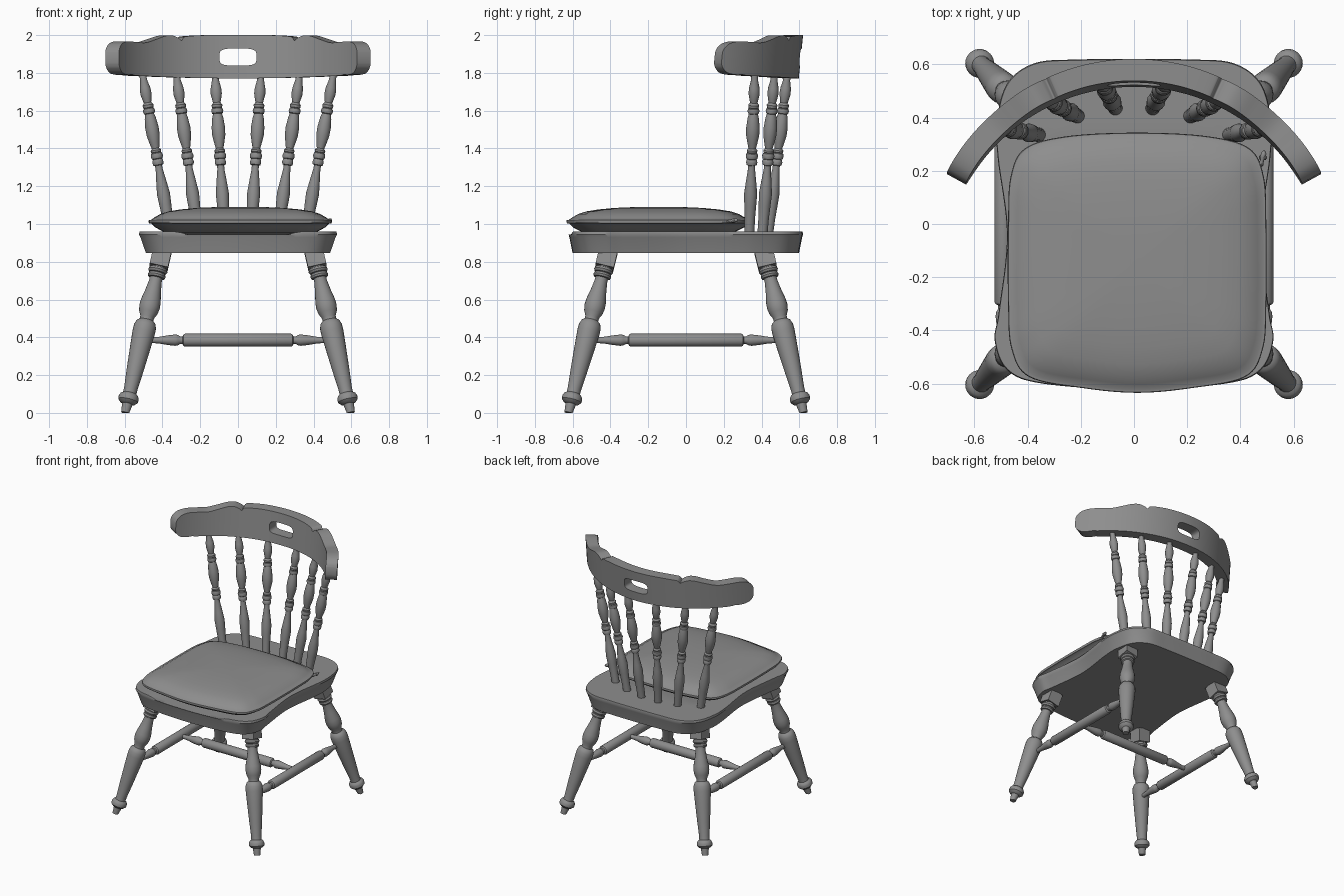
import bpy, bmesh
from math import sin, cos, pi, asin, sqrt, radians, copysign
from mathutils import Vector

if "Cube" in bpy.data.objects:
    bpy.data.objects.remove(bpy.data.objects["Cube"])

# Dark grey finish shared by all parts
dark = bpy.data.materials.new("dark_grey")
dark.diffuse_color = (.27, .27, .27, 1)
dark.use_nodes = True
dark.node_tree.nodes["Principled BSDF"].inputs["Base Color"].default_value = dark.diffuse_color


def finish(ob, angle=35):
    bpy.ops.object.select_all(action='DESELECT')
    ob.select_set(True)
    bpy.context.view_layer.objects.active = ob
    bpy.ops.object.shade_smooth_by_angle(angle=radians(angle))
    return ob


def loft(name, rings, angle=35):
    """Skin a list of closed point rings and cap both ends."""
    bm = bmesh.new()
    rows = [[bm.verts.new(p) for p in r] for r in rings]
    n = len(rows[0])
    for a, b in zip(rows, rows[1:]):
        for i in range(n):
            j = (i + 1) % n
            bm.faces.new((a[i], a[j], b[j], b[i]))
    bm.faces.new(rows[0])
    bm.faces.new(rows[-1])
    bmesh.ops.recalc_face_normals(bm, faces=bm.faces)
    me = bpy.data.meshes.new(name)
    bm.to_mesh(me)
    bm.free()
    me.materials.append(dark)
    ob = bpy.data.objects.new(name, me)
    bpy.context.collection.objects.link(ob)
    return finish(ob, angle)


def turned(name, p0, p1, profile, seg=24):
    """Lathe (fraction, radius) pairs along the axis p0 -> p1."""
    p0, p1 = Vector(p0), Vector(p1)
    d = p1 - p0
    q = Vector((0, 0, 1)).rotation_difference(d.normalized())
    rings = []
    for t, r in profile:
        ring = []
        for k in range(seg):
            a = 2 * pi * k / seg + pi / 4
            v = p0 + d * t + q @ Vector((r * cos(a), r * sin(a), 0))
            v.z = max(v.z, 0)
            ring.append(v)
        rings.append(ring)
    return loft(name, rings)


def spline(pts, closed, n=8):
    """Catmull-Rom samples through 2D points."""
    m, out = len(pts), []
    for i in range(m if closed else m - 1):
        idx = [(i + o) % m if closed else min(max(i + o, 0), m - 1) for o in (-1, 0, 1, 2)]
        a, b, c, d = (Vector(pts[j]) for j in idx)
        for k in range(n):
            t = k / n
            out.append(0.5 * (2 * b + (c - a) * t + (2 * a - 5 * b + 4 * c - d) * t * t
                              + (3 * b - a - 3 * c + d) * t ** 3))
    return out


def mirrored_outline(half, n=8):
    return spline(half + [(-x, y) for x, y in half[-2:0:-1]], True, n)


# Seat: waisted outline, undercut edge, shallow dish open to the front
seat_half = [(0, .62), (.2, .618), (.37, .605), (.475, .53), (.515, .39), (.512, .25), (.477, -.04),
             (.508, -.33), (.523, -.44), (.475, -.55), (.34, -.6), (0, -.622)]
seat_line = mirrored_outline(seat_half)


def dish(x, y):
    s = min(max((.34 - abs(x)) / .1, 0), 1)
    t = min(max((.32 - y) / .1, 0), 1)
    return .018 * s * s * (3 - 2 * s) * t * t * (3 - 2 * t)


seat_rings = [[(p.x * s, p.y * (s + 1) / 2, z) for p in seat_line]
              for s, z in ((.93, .846), (.985, .93), (1, .945))]
seat_rings += [[(p.x * s, p.y * s, .96 - dish(p.x * s, p.y * s)) for p in seat_line]
               for s in (.995, .93, .85, .75, .65, .55, .45, .3, .15, .03)]
loft("seat", seat_rings)

# Cushion with piped edge
cushion_half = [(0, .343), (.26, .33), (.42, .285), (.475, .18), (.485, 0), (.485, -.3),
                (.472, -.47), (.405, -.575), (.2, -.617), (0, -.634)]
cushion_line = mirrored_outline(cushion_half)
cushion_prof = [(.1, .942), (.62, .943), (.82, .955), (.93, .983), (.97, 1.003), (.99, 1.003), (1, 1.011),
                (.995, 1.02), (.975, 1.021), (.93, 1.036), (.87, 1.053), (.78, 1.067), (.65, 1.077),
                (.48, 1.085), (.25, 1.09), (.05, 1.091)]
loft("cushion", [[(p.x * s + .012, -.145 + (p.y + .145) * s, z) for p in cushion_line]
                 for s, z in cushion_prof], 50)

# Small tie at the rear right of the cushion
tie = [(0, .004), (.15, .01), (.4, .007), (.6, .011), (.85, .01), (1, .004)]
turned("cushion_tie", (.475, .215, 1.012), (.49, .275, 1.022), tie, 10)
turned("cushion_tie_end", (.47, .25, 1.012), (.498, .25, 1.02), tie, 10)

# Legs: turned part with square block at the top
leg = [(0, .022), (.055, .028), (.06, .04), (.075, .053), (.095, .054), (.11, .048), (.12, .036),
       (.15, .036), (.25, .044), (.4, .054), (.5, .06), (.535, .059), (.56, .05), (.57, .037),
       (.59, .037), (.62, .05), (.655, .055), (.69, .053), (.75, .042), (.81, .034), (.83, .034),
       (.833, .044), (.845, .048), (.857, .044), (.86, .04), (.863, .046), (.876, .052),
       (.889, .047), (.892, .04), (.91, .04)]
for ny, yn in ((-1, "front"), (1, "back")):
    for nx, xn in ((-1, "left"), (1, "right")):
        foot, top = (nx * .597, ny * .622, 0), (nx * .4, ny * .41, .86)
        turned(f"{yn}_{xn}_leg", foot, top, leg)
        turned(f"{yn}_{xn}_leg_block", foot, top, [(.897, .07), (1, .07)], 4)

# Stretchers in an H layout
half_st = [(0, .034), (.575, .034), (.59, .03), (.6, .02), (.625, .02), (.65, .028), (.68, .03),
           (.75, .026), (.85, .018), (.9, .016), (1, .016)]
st = [((1 - t) / 2, r) for t, r in half_st[:0:-1]] + [((1 + t) / 2, r) for t, r in half_st[1:]]
for nx, xn in ((-1, "left"), (1, "right")):
    turned(f"{xn}_stretcher", (nx * .49, -.51, .385), (nx * .49, .51, .385), st)
turned("cross_stretcher", (-.49, 0, .385), (.49, 0, .385), st)

# Back spindles, given by height above the floor
spin = [(.95, .027), (1.03, .028), (1.1, .032), (1.16, .035), (1.22, .028), (1.29, .019), (1.31, .019),
        (1.313, .027), (1.327, .03), (1.34, .027), (1.343, .024), (1.346, .029), (1.36, .033),
        (1.374, .029), (1.377, .024), (1.38, .027), (1.39, .028), (1.4, .02), (1.43, .027),
        (1.47, .035), (1.51, .036), (1.56, .03), (1.583, .024), (1.586, .029), (1.598, .032),
        (1.61, .029), (1.613, .024), (1.616, .027), (1.63, .029), (1.642, .02), (1.66, .024),
        (1.69, .03), (1.72, .028), (1.76, .019), (1.82, .017)]
spin = [((z - .95) / .87, r) for z, r in spin]
spots = [((.07, .435), (.123, .54)), ((.212, .405), (.33, .47)), ((.358, .335), (.51, .365))]
for i, ((bx, by), (tx, ty)) in enumerate(spots):
    for nx, xn in ((-1, "left"), (1, "right")):
        turned(f"{xn}_spindle_{i + 1}", (nx * bx, by, .95), (nx * tx, ty, 1.82), spin, 20)

# Curved crest rail: top and bottom edge heights against x, bent round an arc
top_pts = [(0, 2), (.1, 2), (.2, 1.999), (.29, 1.993), (.308, 1.985), (.318, 1.972), (.335, 1.984), (.37, 1.998),
           (.41, 1.995), (.46, 1.978), (.52, 1.96), (.57, 1.963), (.62, 1.967), (.65, 1.957), (.666, 1.935),
           (.672, 1.91)]
bot_pts = [(0, 1.77), (.3, 1.775), (.56, 1.785), (.59, 1.792), (.62, 1.79), (.65, 1.8), (.666, 1.825),
           (.672, 1.85)]
top_line, bot_line = (spline(p, False, 6) + [Vector(p[-1])] for p in (top_pts, bot_pts))


def height(line, x):
    for a, b in zip(line, line[1:]):
        if x <= b.x + 1e-6:
            return a.y + (b.y - a.y) * (x - a.x) / max(b.x - a.x, 1e-6)
    return line[-1].y


R_IN, R_OUT, CY = .718, .8, -.18
R_MID = .765
side = sorted({round(p.x, 4) for p in top_line})
rail_rings = []
for x in [-v for v in side[:0:-1]] + side:
    a = asin(x / R_MID)
    zt, zb = height(top_line, abs(x)), height(bot_line, abs(x))
    rail_rings.append([(r * sin(a), CY + r * cos(a) + .1 * (z - 2), z)
                       for r, z in ((R_IN, zb), (R_IN, zt), (R_OUT, zt), (R_OUT, zb))])
rail = loft("crest_rail", rail_rings)

# Hand slot cut through the rail
slot = [[(copysign(.098 * sqrt(abs(cos(t))), cos(t)), y,
          1.884 + copysign(.045 * sqrt(abs(sin(t))), sin(t)))
         for t in (2 * pi * (k + .5) / 48 for k in range(48))] for y in (.4, .8)]
cutter = loft("slot_cutter", slot)
cutter.hide_render = True
mod = rail.modifiers.new("slot", 'BOOLEAN')
mod.object, mod.operation, mod.solver = cutter, 'DIFFERENCE', 'EXACT'
bpy.context.view_layer.objects.active = rail
bpy.ops.object.modifier_apply(modifier="slot")
bpy.data.objects.remove(cutter)
finish(rail)
